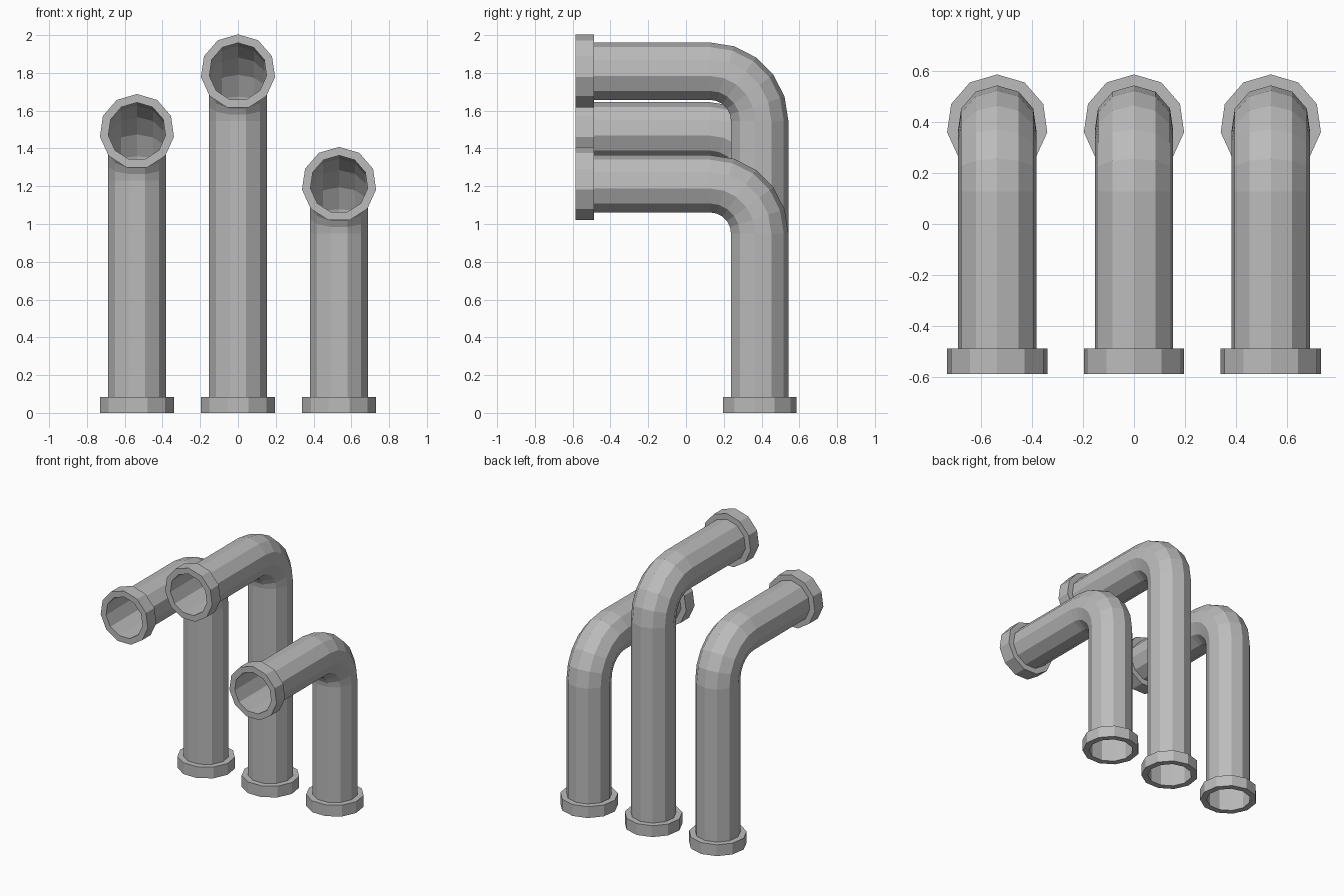
import bpy, bmesh, math
from mathutils import Vector

if "Cube" in bpy.data.objects:
    bpy.data.objects.remove(bpy.data.objects["Cube"])

SIDES = 11
PIPE_R, FLANGE_R, HOLE_R = 0.155, 0.198, 0.153
BEND_R, BEND_STEPS = 0.26, 5
Y_BACK, Y_FRONT = 0.387, -0.586
BASE_H, COLLAR_D = 0.085, 0.1

metal = bpy.data.materials.new("grey metal")
metal.diffuse_color = (0.5, 0.5, 0.5, 1)
metal.use_nodes = True
metal.node_tree.nodes["Principled BSDF"].inputs["Base Color"].default_value = metal.diffuse_color


def ring(bm, center, out, r):
    """Loop of vertices with one corner pointing along 'out'."""
    side = Vector((1, 0, 0))
    return [bm.verts.new(center + r * (out * math.cos(a) + side * math.sin(a)))
            for a in (2 * math.pi * i / SIDES for i in range(SIDES))]


def skin(bm, a, b):
    for i in range(SIDES):
        j = (i + 1) % SIDES
        bm.faces.new((a[i], b[i], b[j], a[j]))


def finish(bm, name, flip=False):
    if flip:
        bmesh.ops.reverse_faces(bm, faces=bm.faces[:])
    else:
        bmesh.ops.recalc_face_normals(bm, faces=bm.faces[:])
    me = bpy.data.meshes.new(name)
    bm.to_mesh(me)
    bm.free()
    me.materials.append(metal)
    bpy.context.collection.objects.link(bpy.data.objects.new(name, me))


def pipe(name, x, z):
    """Thin open tube: up, round the elbow, then forward."""
    bm = bmesh.new()
    up, back = Vector((0, 0, 1)), Vector((0, 1, 0))
    pivot = Vector((x, Y_BACK - BEND_R, z - BEND_R))
    loops = [ring(bm, Vector((x, Y_BACK, BASE_H - 0.01)), back, PIPE_R)]
    for i in range(BEND_STEPS + 1):
        t = math.pi / 2 * i / BEND_STEPS
        out = back * math.cos(t) + up * math.sin(t)
        loops.append(ring(bm, pivot + out * BEND_R, out, PIPE_R))
    loops.append(ring(bm, Vector((x, Y_FRONT + COLLAR_D - 0.01, z)), up, PIPE_R))
    for a, b in zip(loops, loops[1:]):
        skin(bm, a, b)
    # make the outside of the tube the front side
    bm.normal_update()
    f = bm.faces[0] if bm.faces.ensure_lookup_table() is None else None
    axis = Vector((x, Y_BACK, f.calc_center_median().z))
    finish(bm, name, flip=f.normal.dot(f.calc_center_median() - axis) < 0) \
        if f.normal.dot(f.calc_center_median() - axis) < 0 else finish(bm, name)


def flange(name, start, end, out):
    """Closed collar ring with a round hole."""
    bm = bmesh.new()
    loops = [ring(bm, start, out, FLANGE_R), ring(bm, end, out, FLANGE_R),
             ring(bm, end, out, HOLE_R), ring(bm, start, out, HOLE_R)]
    for i in range(4):
        skin(bm, loops[i], loops[(i + 1) % 4])
    finish(bm, name)


# three pipes of different heights, each with a base and a mouth collar
for label, x, z in (("left", -0.535, 1.49), ("middle", 0, 1.806), ("right", 0.535, 1.21)):
    pipe(label + "_pipe", x, z)
    flange(label + "_base_flange", Vector((x, Y_BACK, 0)),
           Vector((x, Y_BACK, BASE_H)), Vector((0, 1, 0)))
    flange(label + "_mouth_flange", Vector((x, Y_FRONT, z)),
           Vector((x, Y_FRONT + COLLAR_D, z)), Vector((0, 0, 1)))
